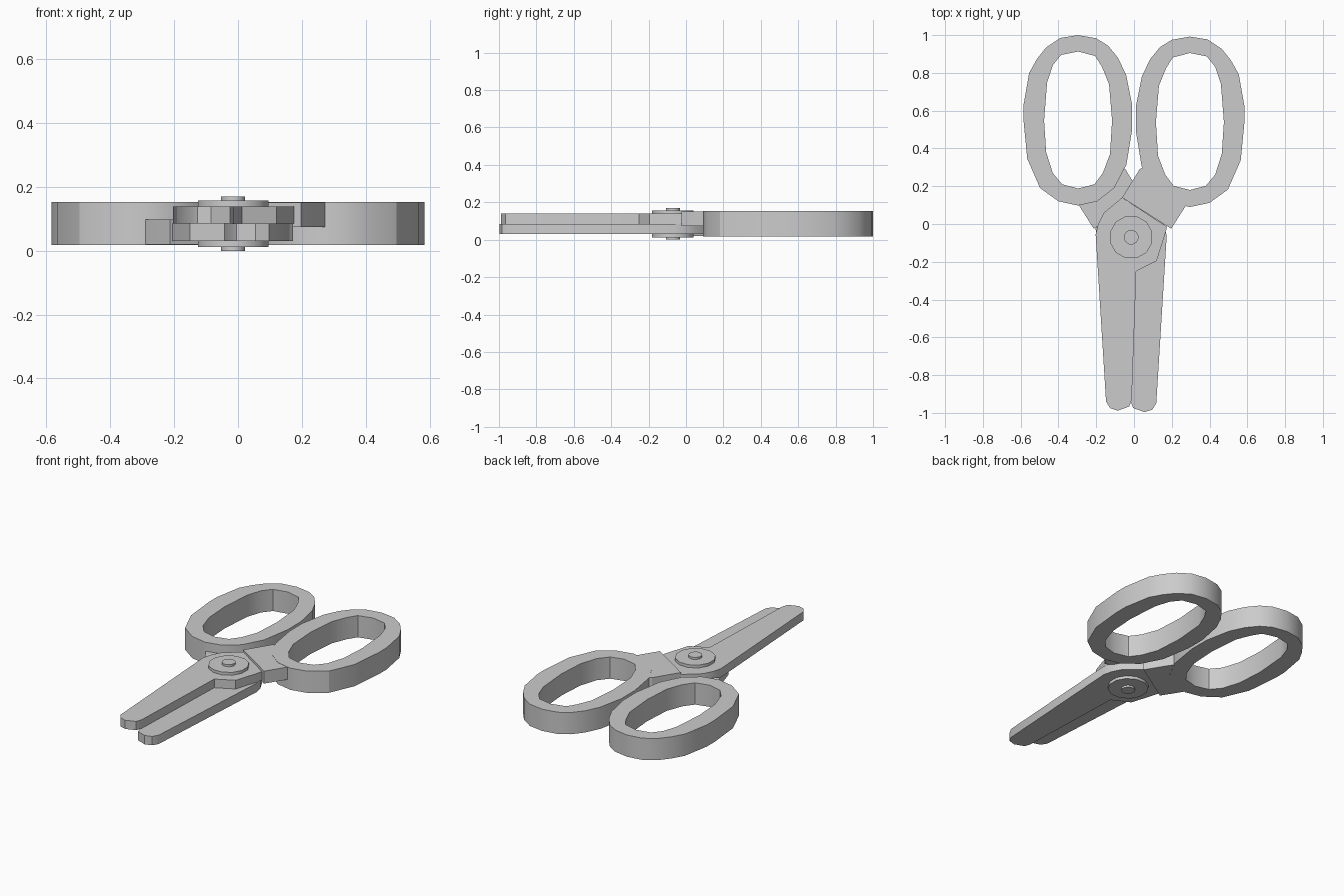
import bpy, bmesh, math
from mathutils import Matrix

if "Cube" in bpy.data.objects:
    bpy.data.objects.remove(bpy.data.objects["Cube"])

PIVOT = (-0.015, -0.07)


def finish(name, mesh, angle=30):
    bm = bmesh.new()
    bm.from_mesh(mesh)
    bmesh.ops.remove_doubles(bm, verts=bm.verts, dist=0.0005)
    bmesh.ops.recalc_face_normals(bm, faces=bm.faces)
    bm.to_mesh(mesh)
    bm.free()
    mesh.shade_smooth()
    mesh.set_sharp_from_angle(angle=math.radians(angle))
    mesh.name = name
    ob = bpy.data.objects.new(name, mesh)
    bpy.context.collection.objects.link(ob)
    return ob


def slab(name, outlines, z0, z1):
    """Fill 2D outlines (inner ones become holes) and extrude from z0 to z1."""
    cu = bpy.data.curves.new(name, 'CURVE')
    cu.dimensions = '2D'
    cu.fill_mode = 'BOTH'
    cu.extrude = (z1 - z0) / 2
    for pts in outlines:
        sp = cu.splines.new('POLY')
        sp.points.add(len(pts) - 1)
        for p, (x, y) in zip(sp.points, pts):
            p.co = (x, y, 0, 1)
        sp.use_cyclic_u = True
    tmp = bpy.data.objects.new(name + "_outline", cu)
    bpy.context.collection.objects.link(tmp)
    dg = bpy.context.evaluated_depsgraph_get()
    mesh = bpy.data.meshes.new_from_object(tmp.evaluated_get(dg))
    bpy.data.objects.remove(tmp)
    mesh.transform(Matrix.Translation((0, 0, (z0 + z1) / 2)))
    return finish(name, mesh)


def disc(name, r, z0, z1, sides):
    bm = bmesh.new()
    m = (Matrix.Translation((*PIVOT, (z0 + z1) / 2))
         @ Matrix.Rotation(math.pi / sides, 4, 'Z'))
    bmesh.ops.create_cone(bm, cap_ends=True, segments=sides, radius1=r,
                          radius2=r, depth=z1 - z0, matrix=m)
    mesh = bpy.data.meshes.new(name)
    bm.to_mesh(mesh)
    bm.free()
    return finish(name, mesh, 35)


def flip(pts, cx=0.0, dy=0.0):
    return [(2 * cx - x, y + dy) for x, y in pts]


# Finger loops: outer and inner outlines
outer = [(-.296, 1.0), (-.39, .985), (-.465, .935), (-.513, .875), (-.555, .80),
         (-.585, .63), (-.585, .55), (-.565, .345), (-.497, .19), (-.40, .12),
         (-.296, .098), (-.195, .12), (-.105, .19), (-.04, .315), (-.01, .50),
         (-.01, .63), (-.042, .79), (-.085, .88), (-.138, .945), (-.20, .983)]
inner = [(-.296, .913), (-.386, .895), (-.43, .84), (-.46, .75), (-.476, .548),
         (-.465, .38), (-.43, .27), (-.38, .21), (-.296, .188), (-.21, .21),
         (-.165, .27), (-.127, .37), (-.116, .548), (-.132, .74), (-.17, .833),
         (-.206, .89)]
slab("left_finger_loop", [outer, inner], .018, .153)
slab("right_finger_loop", [flip(outer, dy=-.008), flip(inner, dy=-.008)], .018, .153)

# Shanks joining loops to blades
shank = [(.03, .29), (-.063, .14), (.197, -.025), (.27, .09), (.29, .13),
         (.2, .16), (.13, .22), (.07, .31)]
slab("right_shank", [shank], .074, .1515)
slab("left_shank", [flip(shank, -.008)], .0195, .098)

# Blades, one above the other
blade = [(-.063, .14), (-.159, .06), (-.19, 0), (-.203, -.055), (-.148, -.94),
         (-.127, -.975), (-.085, -.988), (-.025, -.966), (-.012, -.93),
         (.012, -.25), (.12, -.195), (.163, -.06), (.175, -.015)]
slab("upper_blade", [blade], .085, .139)
slab("lower_blade", [flip(blade, -.015, -.008)], .03, .085)

# Pivot washer and screw
disc("pivot_washer", .115, .012, .157, 12)
disc("pivot_screw", .039, 0, .17, 12)
